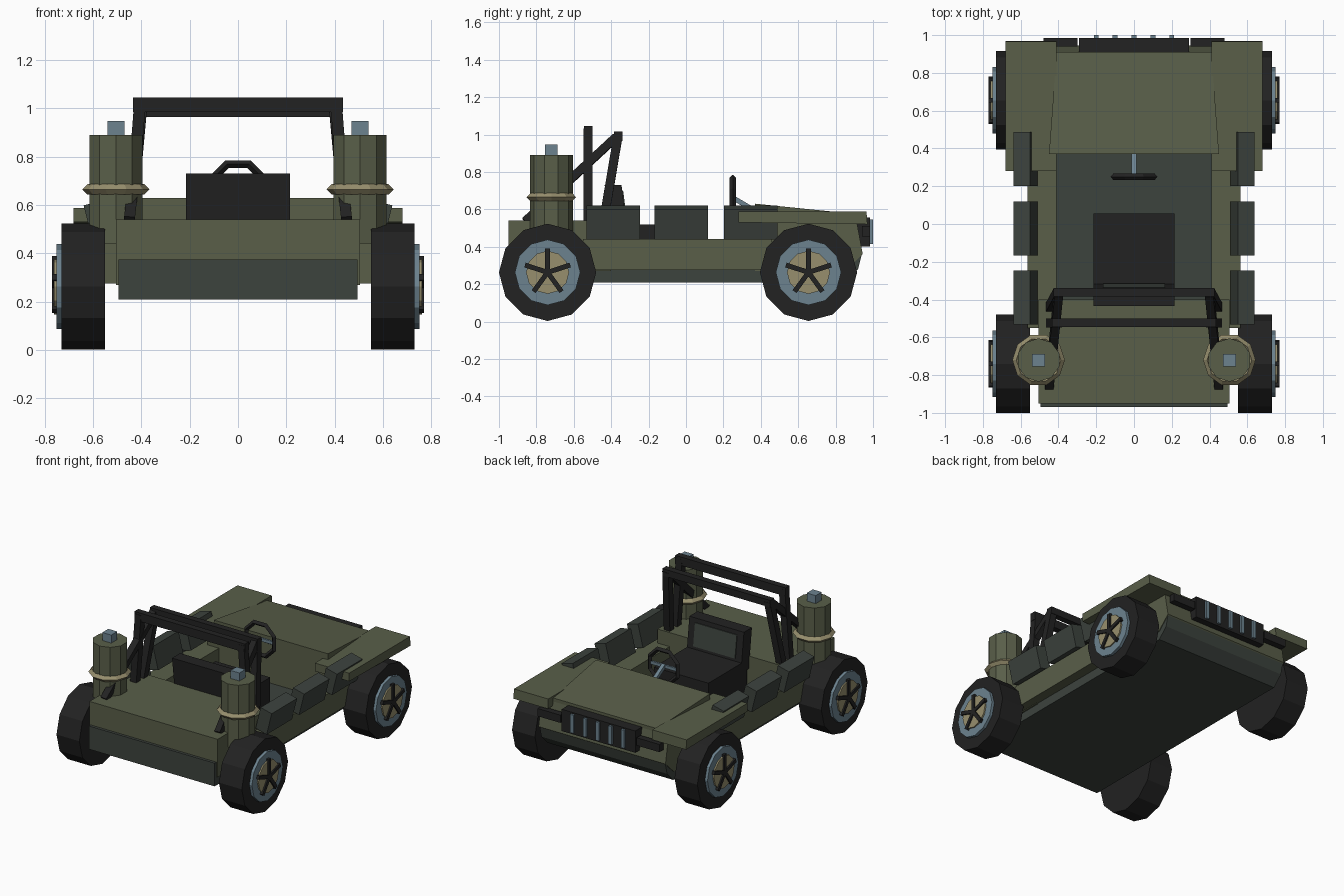
import bpy, bmesh, math
from mathutils import Vector, Matrix

if "Cube" in bpy.data.objects:
    bpy.data.objects.remove(bpy.data.objects["Cube"])


def material(name, rgb):
    m = bpy.data.materials.new(name)
    m.diffuse_color = (*rgb, 1)
    m.use_nodes = True
    m.node_tree.nodes["Principled BSDF"].inputs["Base Color"].default_value = m.diffuse_color
    return m


OLIVE = material("olive_paint", (0.100, 0.113, 0.066))
SLATE = material("dark_slate", (0.046, 0.056, 0.048))
BLACK = material("black_rubber", (0.016, 0.016, 0.016))
STEEL = material("blue_steel", (0.150, 0.225, 0.275))
TAN = material("tan", (0.310, 0.275, 0.155))


def finish(name, bm, mat):
    bmesh.ops.recalc_face_normals(bm, faces=bm.faces)
    me = bpy.data.meshes.new(name)
    bm.to_mesh(me)
    bm.free()
    me.materials.append(mat)
    ob = bpy.data.objects.new(name, me)
    bpy.context.collection.objects.link(ob)
    return ob


def box(name, x, y, z, mat, rot=None):
    """Box from (min, max) ranges, optionally rotated about its centre."""
    bm = bmesh.new()
    c = Vector((sum(x) / 2, sum(y) / 2, sum(z) / 2))
    size = Matrix.Diagonal((x[1] - x[0], y[1] - y[0], z[1] - z[0], 1))
    bmesh.ops.create_cube(bm, size=1, matrix=Matrix.Translation(c) @ (rot or Matrix()) @ size)
    return finish(name, bm, mat)


def prism(name, profile, x0, x1, mat):
    """Side profile of (y, z) points pulled from x0 to x1."""
    bm = bmesh.new()
    f = bm.faces.new([bm.verts.new((x0, y, z)) for y, z in profile])
    r = bmesh.ops.extrude_face_region(bm, geom=[f])
    bmesh.ops.translate(bm, vec=(x1 - x0, 0, 0),
                        verts=[v for v in r["geom"] if isinstance(v, bmesh.types.BMVert)])
    return finish(name, bm, mat)


def cylinder(name, c, r, depth, sides, axis, mat):
    bm = bmesh.new()
    rot = Matrix.Rotation(math.pi / 2, 4, 'Y') if axis == 'X' else Matrix()
    bmesh.ops.create_cone(bm, cap_ends=True, segments=sides, radius1=r, radius2=r,
                          depth=depth, matrix=Matrix.Translation(c) @ rot)
    return finish(name, bm, mat)


def beam(name, a, b, w, mat):
    """Square bar between two points."""
    a, b = Vector(a), Vector(b)
    d = b - a
    bm = bmesh.new()
    side = d.cross(Vector((0, 1, 0)) if abs(d.normalized().y) < 0.9 else Vector((1, 0, 0))).normalized()
    up = side.cross(d).normalized()
    rot = Matrix((side, up, d.normalized())).transposed().to_4x4()
    bmesh.ops.create_cube(bm, size=1, matrix=Matrix.Translation((a + b) / 2) @ rot
                          @ Matrix.Diagonal((w, w, d.length, 1)))
    return finish(name, bm, mat)


def ring(name, c, r, thick, sides, rot, mat):
    bpy.ops.mesh.primitive_torus_add(major_radius=r, minor_radius=thick, major_segments=sides,
                                     minor_segments=4, location=c, rotation=rot)
    ob = bpy.context.object
    ob.name = name
    ob.data.materials.append(mat)


# Underbody, rear bumper and floor
prism("underbody", [(-0.95, 0.21), (0.85, 0.21), (0.92, 0.28), (0.94, 0.36), (0.85, 0.36),
                    (0.8, 0.275), (-0.95, 0.275)], -0.495, 0.495, SLATE)
box("rear_bumper", (-0.495, 0.495), (-0.97, -0.90), (0.21, 0.375), SLATE)
box("cabin_floor", (-0.42, 0.42), (-0.45, 0.40), (0.25, 0.30), SLATE)

# Body blocks
box("rear_deck", (-0.505, 0.505), (-0.95, -0.40), (0.27, 0.54), OLIVE)
prism("front_body", [(0.37, 0.27), (0.37, 0.55), (0.91, 0.55), (0.945, 0.36), (0.85, 0.27)],
      -0.5, 0.5, OLIVE)

# Hood, tapering and dropping towards the grille
bm = bmesh.new()
bmesh.ops.create_cube(bm, size=1)
for v in bm.verts:
    front, top = v.co.y > 0, v.co.z > 0
    v.co = (math.copysign(0.41 if front else 0.45, v.co.x), 0.91 if front else 0.37,
            (0.575 if front else 0.63) if top else 0.5)
finish("hood", bm, OLIVE)

for s in (-1, 1):
    side = "right" if s > 0 else "left"

    def span(a, b):
        return tuple(sorted((s * a, s * b)))

    # Cabin sides and front fenders
    box(side + "_cabin_side", span(0.41, 0.565), (-0.55, 0.46), (0.275, 0.44), OLIVE)
    prism(side + "_fender", [(0.28, 0.53), (0.28, 0.588), (0.965, 0.588), (0.97, 0.52)],
          s * 0.41, s * 0.68, OLIVE)

    # Three side bags leaning outwards
    for i, y in enumerate((-0.39, -0.025, 0.345)):
        box(f"{side}_bag_{i}", span(0.53, 0.62), (y - 0.143, y + 0.143), (0.448, 0.612), SLATE,
            Matrix.Rotation(s * math.radians(14), 4, 'Y'))

    # Wheels
    for end, y in (("rear", -0.74), ("front", 0.655)):
        n = f"{side}_{end}_"
        cylinder(n + "tyre", (s * 0.64, y, 0.263), 0.26, 0.18, 12, 'X', BLACK)
        cylinder(n + "rim", (s * 0.70, y, 0.263), 0.175, 0.10, 12, 'X', STEEL)
        cylinder(n + "hub", (s * 0.71, y, 0.263), 0.115, 0.10, 12, 'X', TAN)
        for k in range(5):
            a = math.radians(90 + 72 * k)
            beam(f"{n}spoke_{k}", (s * 0.757, y, 0.263),
                 (s * 0.757, y + 0.127 * math.cos(a), 0.263 + 0.127 * math.sin(a)), 0.026, BLACK)

    # Canisters with strap and nozzle
    cylinder(side + "_canister", (s * 0.505, -0.72, 0.665), 0.115, 0.45, 10, 'Z', OLIVE)
    ring(side + "_canister_strap", (s * 0.505, -0.72, 0.665), 0.118, 0.021, 10, (0, 0, 0), TAN)
    box(side + "_nozzle", span(0.47, 0.54), (-0.755, -0.688), (0.88, 0.947), STEEL)

    # Roll cage legs and rear strut
    beam(side + "_rear_hoop_leg", (s * 0.45, -0.523, 0.45), (s * 0.405, -0.523, 1.03), 0.048, BLACK)
    beam(side + "_front_hoop_leg", (s * 0.45, -0.455, 0.45), (s * 0.40, -0.362, 1.0), 0.048, BLACK)
    beam(side + "_cage_strut", (s * 0.45, -0.86, 0.535), (s * 0.40, -0.375, 0.985), 0.045, BLACK)

    # Plates beside the grille
    box(side + "_lamp_plate", span(0.30, 0.48), (0.94, 0.985), (0.455, 0.51), BLACK)

# Roll cage cross bars
box("rear_hoop_bar", (-0.435, 0.435), (-0.545, -0.50), (0.985, 1.045), BLACK)
box("front_hoop_bar", (-0.425, 0.425), (-0.385, -0.34), (0.965, 1.015), BLACK)

# Grille with five bars
box("grille", (-0.29, 0.29), (0.91, 0.985), (0.40, 0.555), BLACK)
for i in range(5):
    x = -0.2 + 0.1 * i
    box(f"grille_bar_{i}", (x - 0.013, x + 0.013), (0.97, 1.0), (0.415, 0.545), STEEL)

# Seat with back cushion
box("seat_base", (-0.215, 0.215), (-0.38, 0.055), (0.29, 0.52), BLACK)
prism("seat_back", [(-0.40, 0.45), (-0.435, 0.73), (-0.345, 0.73), (-0.31, 0.45)], -0.215, 0.215, BLACK)
prism("seat_cushion", [(-0.36, 0.54), (-0.38, 0.70), (-0.336, 0.70), (-0.315, 0.54)], -0.165, 0.165, SLATE)

# Steering wheel and column
ring("steering_wheel", (0, 0.25, 0.66), 0.118, 0.017, 8, (math.pi / 2, math.pi / 8, 0), BLACK)
beam("steering_column", (0, 0.245, 0.665), (0, 0.39, 0.58), 0.026, STEEL)
box("steering_spoke", (-0.11, 0.11), (0.243, 0.257), (0.65, 0.672), STEEL)
